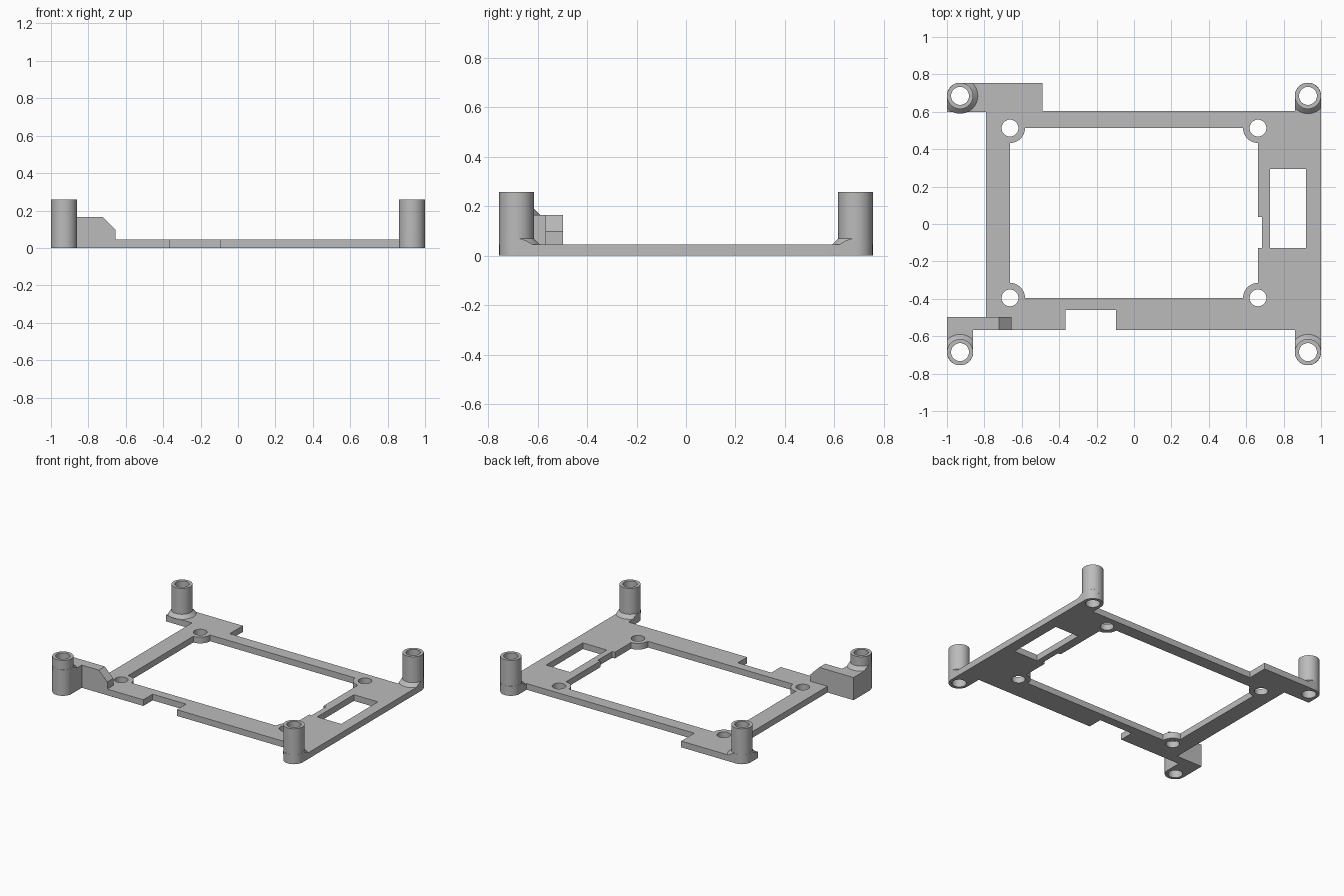
import bpy, bmesh, math
from mathutils import Vector, Matrix

if "Cube" in bpy.data.objects:
    bpy.data.objects.remove(bpy.data.objects["Cube"])

T = 0.045              # plate thickness
TOP = 0.258            # post height
BLOCK = 0.165          # raised block height
R, BORE = 0.07, 0.048  # post radius, bore radius
PX, PY = 0.93, 0.685   # post centres

grey = bpy.data.materials.new("plain_grey")
grey.diffuse_color = (0.5, 0.5, 0.5, 1)
grey.use_nodes = True
grey.node_tree.nodes["Principled BSDF"].inputs["Base Color"].default_value = grey.diffuse_color


def arc(cx, cy, r, a0, a1, n=16):
    """Points on an arc, angles in degrees."""
    angles = [math.radians(a0 + (a1 - a0) * i / n) for i in range(n + 1)]
    return [(cx + r * math.cos(a), cy + r * math.sin(a)) for a in angles]


def circle(cx, cy, r, n=40):
    return arc(cx, cy, r, 0, 360, n)[:-1]


def finish(bm, name):
    bmesh.ops.recalc_face_normals(bm, faces=bm.faces[:])
    me = bpy.data.meshes.new(name)
    bm.to_mesh(me)
    bm.free()
    me.materials.append(grey)
    ob = bpy.data.objects.new(name, me)
    bpy.context.collection.objects.link(ob)
    bpy.ops.object.select_all(action='DESELECT')
    ob.select_set(True)
    bpy.context.view_layer.objects.active = ob
    bpy.ops.object.shade_smooth_by_angle(angle=math.radians(30))
    return ob


def prism(name, loops, z0, z1, matrix=None):
    """Extrude an outline with holes from z0 to z1."""
    bm = bmesh.new()
    for loop in loops:
        vs = [bm.verts.new((x, y, z0)) for x, y in loop]
        for a, b in zip(vs, vs[1:] + vs[:1]):
            bm.edges.new((a, b))
    bmesh.ops.triangle_fill(bm, edges=bm.edges[:], use_beauty=True, normal=(0, 0, 1))
    ext = bmesh.ops.extrude_face_region(bm, geom=bm.faces[:], use_keep_orig=True)
    moved = [g for g in ext["geom"] if isinstance(g, bmesh.types.BMVert)]
    bmesh.ops.translate(bm, verts=moved, vec=(0, 0, z1 - z0))
    if matrix:
        bmesh.ops.transform(bm, matrix=matrix, verts=bm.verts[:])
    return finish(bm, name)


def post_foot(name, cx, cy, z, a0, a1):
    """Conical foot, trimmed flush with the post between two angles."""
    bm = bmesh.new()
    bmesh.ops.create_cone(bm, cap_ends=True, segments=40, radius1=R + 0.025,
                          radius2=R, depth=0.025,
                          matrix=Matrix.Translation((cx, cy, z + 0.0125)))
    for a in range(a0, a1 + 1, 15):
        n = Vector((math.cos(math.radians(a)), math.sin(math.radians(a)), 0))
        cut = bmesh.ops.bisect_plane(bm, geom=bm.verts[:] + bm.edges[:] + bm.faces[:],
                                     plane_co=Vector((cx, cy, z)) + n * (R + 0.0001),
                                     plane_no=n, clear_outer=True)
        edges = [g for g in cut["geom_cut"] if isinstance(g, bmesh.types.BMEdge)]
        bmesh.ops.holes_fill(bm, edges=edges, sides=0)
    bm.normal_update()
    caps = [f for f in bm.faces if abs(f.normal.z) > 0.99]
    bmesh.ops.delete(bm, geom=caps, context='FACES')
    return finish(bm, name)


# Base plate outline, counter-clockwise from the left edge
outline = [(-0.79, -0.498), (-1, -0.498)]
outline += arc(-PX, -PY, R, 180, 360)
outline += [(-0.86, -0.567), (-0.365, -0.567), (-0.365, -0.46),
            (-0.095, -0.46), (-0.095, -0.567), (0.86, -0.567)]
outline += arc(PX, -PY, R, 180, 360)
outline += arc(PX, PY, R, 0, 180)
outline += [(0.86, 0.604), (-0.49, 0.604), (-0.49, PY + R)]
outline += arc(-PX, PY, R, 90, 180, 8)
outline += [(-1, 0.6), (-0.79, 0.6)]

# Central opening with rounded screw bosses in its corners
HX, Y0, Y1, BR = 0.663, -0.395, 0.513, 0.08
opening = arc(-HX, Y0, BR, 90, 0, 10) + arc(HX, Y0, BR, 180, 90, 10)
opening += [(HX, -0.128), (0.684, -0.128), (0.684, 0.037), (HX, 0.037)]
opening += arc(HX, Y1, BR, 270, 180, 10) + arc(-HX, Y1, BR, 0, -90, 10)
slot = [(0.727, -0.128), (0.92, -0.128), (0.92, 0.294), (0.727, 0.294)]

holes = [circle(sx * HX, y, 0.045) for sx in (-1, 1) for y in (Y0, Y1)]
bores = [circle(sx * PX, sy * PY, BORE) for sx in (-1, 1) for sy in (-1, 1)]
prism("base_plate", [outline, opening, slot] + holes + bores, 0, T)

# Raised block under the front left post, with its chamfered arm
pad = [(-1, -0.498)] + arc(-PX, -PY, R, 180, 360) + [(-0.86, -0.498)]
prism("raised_block", [pad, circle(-PX, -PY, BORE)], T, BLOCK)
arm = [(-0.86, T), (-0.655, T), (-0.655, 0.097), (-0.723, BLOCK), (-0.86, BLOCK)]
prism("block_arm", [arm], 0.498, 0.567, Matrix.Rotation(math.pi / 2, 4, 'X'))

# Corner posts with their conical feet
for name, sx, sy, z, a0, a1 in (("front_left", -1, -1, BLOCK, 180, 360),
                                ("front_right", 1, -1, T, 180, 360),
                                ("back_left", -1, 1, T, 90, 180),
                                ("back_right", 1, 1, T, 0, 180)):
    cx, cy = sx * PX, sy * PY
    prism(name + "_post", [circle(cx, cy, R), circle(cx, cy, BORE)], z, TOP)
    post_foot(name + "_post_foot", cx, cy, z, a0, a1)
